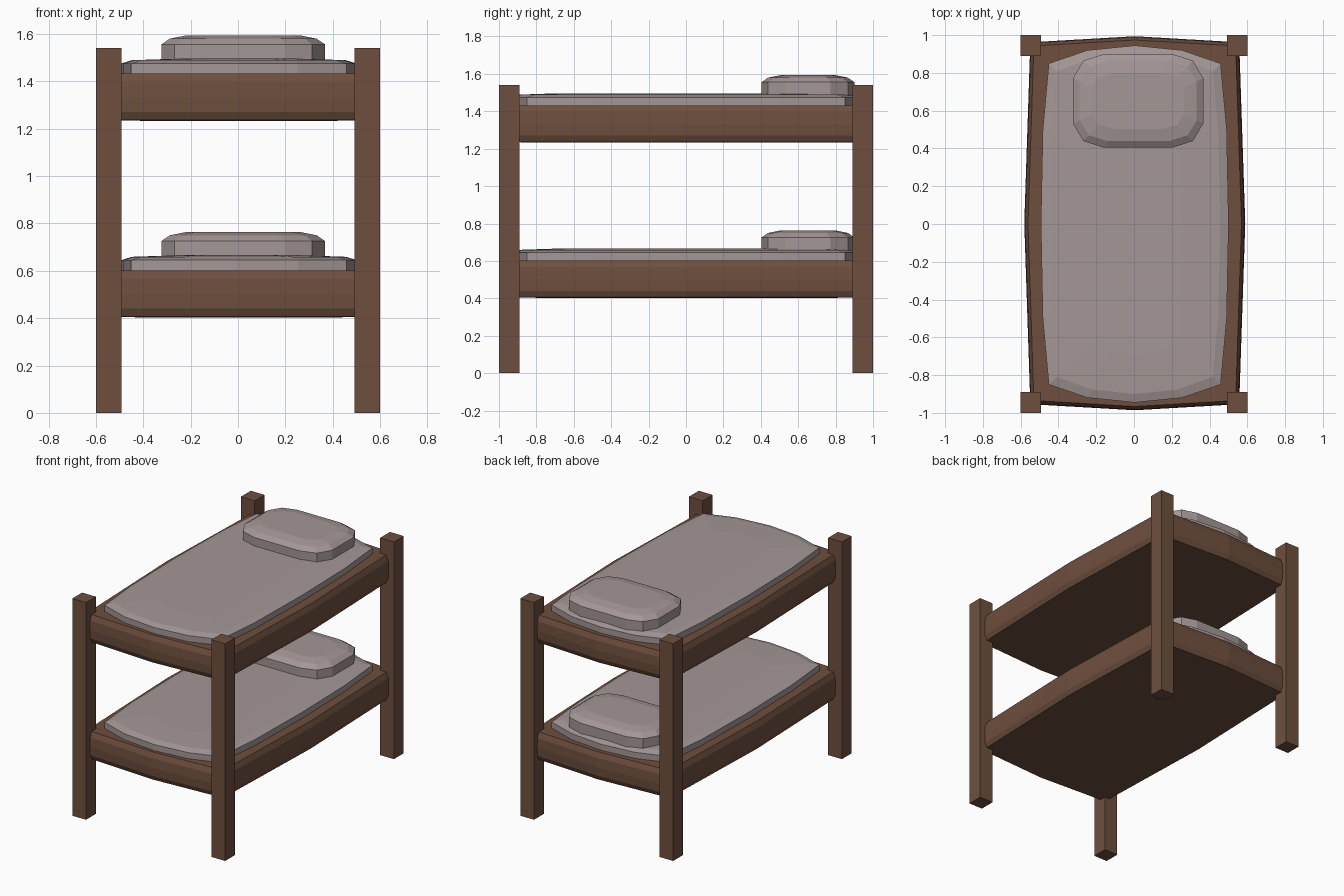
import bpy, bmesh

if "Cube" in bpy.data.objects:
    bpy.data.objects.remove(bpy.data.objects["Cube"])

def material(name, rgb):
    m = bpy.data.materials.new(name)
    m.diffuse_color = (*rgb, 1)
    m.use_nodes = True
    m.node_tree.nodes["Principled BSDF"].inputs["Base Color"].default_value = m.diffuse_color
    return m

WOOD = material("brown wood", (0.155, 0.078, 0.048))
CLOTH = material("grey cloth", (0.37, 0.31, 0.305))

def mirrored(quarter):
    """Closed outline from points of the +x +y quarter, running from the x axis side to the y axis side."""
    q = list(quarter)
    pts = q + [(-x, y) for x, y in reversed(q)]
    pts += [(-x, -y) for x, y in q] + [(x, -y) for x, y in reversed(q)]
    out = []
    for p in pts:
        if not out or p != out[-1]:
            out.append(p)
    if out[0] == out[-1]:
        out.pop()
    return out

def stacked(name, outline, rings, centre, mat):
    """Solid from one outline repeated at (inset, z) rings; capped at both ends."""
    w = max(p[0] for p in outline)
    d = max(p[1] for p in outline)
    bm = bmesh.new()
    loops = []
    for inset, z in rings:
        sx, sy = 1 - inset / w, 1 - inset / d
        loops.append([bm.verts.new((x * sx + centre[0], y * sy + centre[1], z)) for x, y in outline])
    n = len(outline)
    for a, b in zip(loops, loops[1:]):
        for i in range(n):
            j = (i + 1) % n
            bm.faces.new((a[i], a[j], b[j], b[i]))
    bm.faces.new(loops[-1])
    bm.faces.new(loops[0][::-1])
    bmesh.ops.recalc_face_normals(bm, faces=bm.faces)
    me = bpy.data.meshes.new(name)
    bm.to_mesh(me)
    bm.free()
    me.materials.append(mat)
    ob = bpy.data.objects.new(name, me)
    bpy.context.collection.objects.link(ob)
    return ob

# Corner posts
square = [(0.054, 0.055), (-0.054, 0.055), (-0.054, -0.055), (0.054, -0.055)]
for sx, side in ((-1, "left"), (1, "right")):
    for sy, end in ((-1, "front"), (1, "back")):
        stacked(f"{end}_{side}_post", square, [(0, 0), (0, 1.54)],
                (sx * 0.546, sy * 0.945), WOOD)

# Outlines with gently bowed sides
frame_line = mirrored([(0.585, 0), (0.553, 0.958), (0, 0.99)])
mattress_line = mirrored([(0.497, 0), (0.487, 0.5), (0.455, 0.85), (0.25, 0.92), (0, 0.945)])
pillow_line = mirrored([(0.345, 0.12), (0.29, 0.213), (0.18, 0.248)])

for z, level in ((0, "lower"), (0.83, "upper")):
    # Bed frame, swelling at mid height
    stacked(f"{level}_bed_frame", frame_line,
            [(0.25, z + 0.402), (0.02, z + 0.406), (0.004, z + 0.44), (0, z + 0.50),
             (0.004, z + 0.565), (0.02, z + 0.602)], (0.004, 0.004), WOOD)
    # Mattress with a slightly domed top
    stacked(f"{level}_mattress", mattress_line,
            [(0, z + 0.595), (0, z + 0.645), (0.045, z + 0.659), (0.25, z + 0.666)],
            (0.004, 0), CLOTH)
    # Pillow at the back end
    stacked(f"{level}_pillow", pillow_line,
            [(0, z + 0.65), (0, z + 0.726), (0.035, z + 0.75), (0.10, z + 0.763)],
            (0.022, 0.652), CLOTH)
